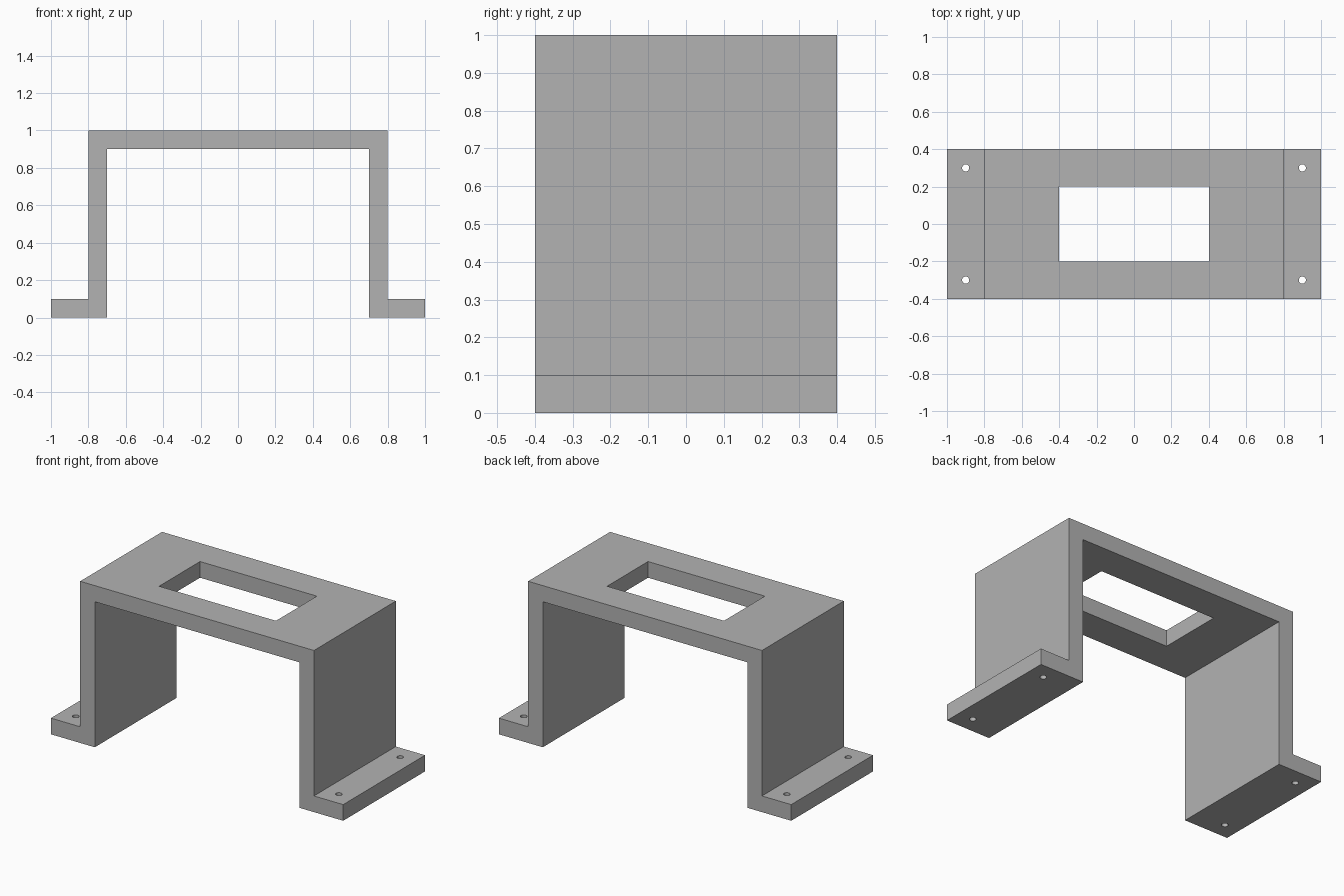
import bpy
import bmesh
from mathutils import Vector

default_cube = bpy.data.objects.get("Cube")
if default_cube:
    bpy.data.objects.remove(default_cube, do_unlink=True)

DEPTH = 0.8
THICK = 0.1
HOLE_RADIUS = 0.019

grey = bpy.data.materials.new("plain grey")
grey.use_nodes = True
colour = (0.45, 0.45, 0.45, 1)
grey.diffuse_color = colour
grey.node_tree.nodes["Principled BSDF"].inputs["Base Color"].default_value = colour


def add_object(name, bm):
    bmesh.ops.recalc_face_normals(bm, faces=bm.faces)
    mesh = bpy.data.meshes.new(name)
    bm.to_mesh(mesh)
    bm.free()
    mesh.materials.append(grey)
    obj = bpy.data.objects.new(name, mesh)
    bpy.context.collection.objects.link(obj)
    return obj


def cut(target, cutter):
    cutter.hide_render = True
    cutter.hide_set(True)
    mod = target.modifiers.new(cutter.name, "BOOLEAN")
    mod.operation = "DIFFERENCE"
    mod.solver = "EXACT"
    mod.object = cutter
    bpy.context.view_layer.objects.active = target
    bpy.ops.object.modifier_apply(modifier=mod.name)
    bpy.data.objects.remove(cutter, do_unlink=True)


# Bent bracket: right half of the profile, mirrored and extruded in depth
outer = [(0.8, 1), (0.8, THICK), (1, THICK), (1, 0)]
inner = [(0.7, 0), (0.7, 1 - THICK)]
half = outer + inner
profile = half + [(-x, z) for x, z in reversed(half)]
bm = bmesh.new()
face = bm.faces.new([bm.verts.new((x, -DEPTH / 2, z)) for x, z in profile])
extruded = bmesh.ops.extrude_face_region(bm, geom=[face])["geom"]
bmesh.ops.translate(bm, vec=(0, DEPTH, 0),
                    verts=[v for v in extruded if isinstance(v, bmesh.types.BMVert)])
bracket = add_object("bracket", bm)

# Rectangular opening in the top plate
bm = bmesh.new()
bmesh.ops.create_cube(bm, size=1)
bmesh.ops.scale(bm, vec=(0.8, 0.4, 0.4), verts=bm.verts)
bmesh.ops.translate(bm, vec=(0, 0, 1), verts=bm.verts)
cut(bracket, add_object("opening_cutter", bm))

# Screw holes in the feet
bm = bmesh.new()
for x in (-0.9, 0.9):
    for y in (-0.3, 0.3):
        made = bmesh.ops.create_cone(bm, cap_ends=True, segments=32, depth=0.4,
                                     radius1=HOLE_RADIUS, radius2=HOLE_RADIUS)
        bmesh.ops.translate(bm, vec=Vector((x, y, THICK / 2)), verts=made["verts"])
cut(bracket, add_object("screw_hole_cutter", bm))

# Smooth hole walls, crisp plate edges
bpy.ops.object.select_all(action="DESELECT")
bracket.select_set(True)
bpy.context.view_layer.objects.active = bracket
bpy.ops.object.shade_smooth_by_angle()
